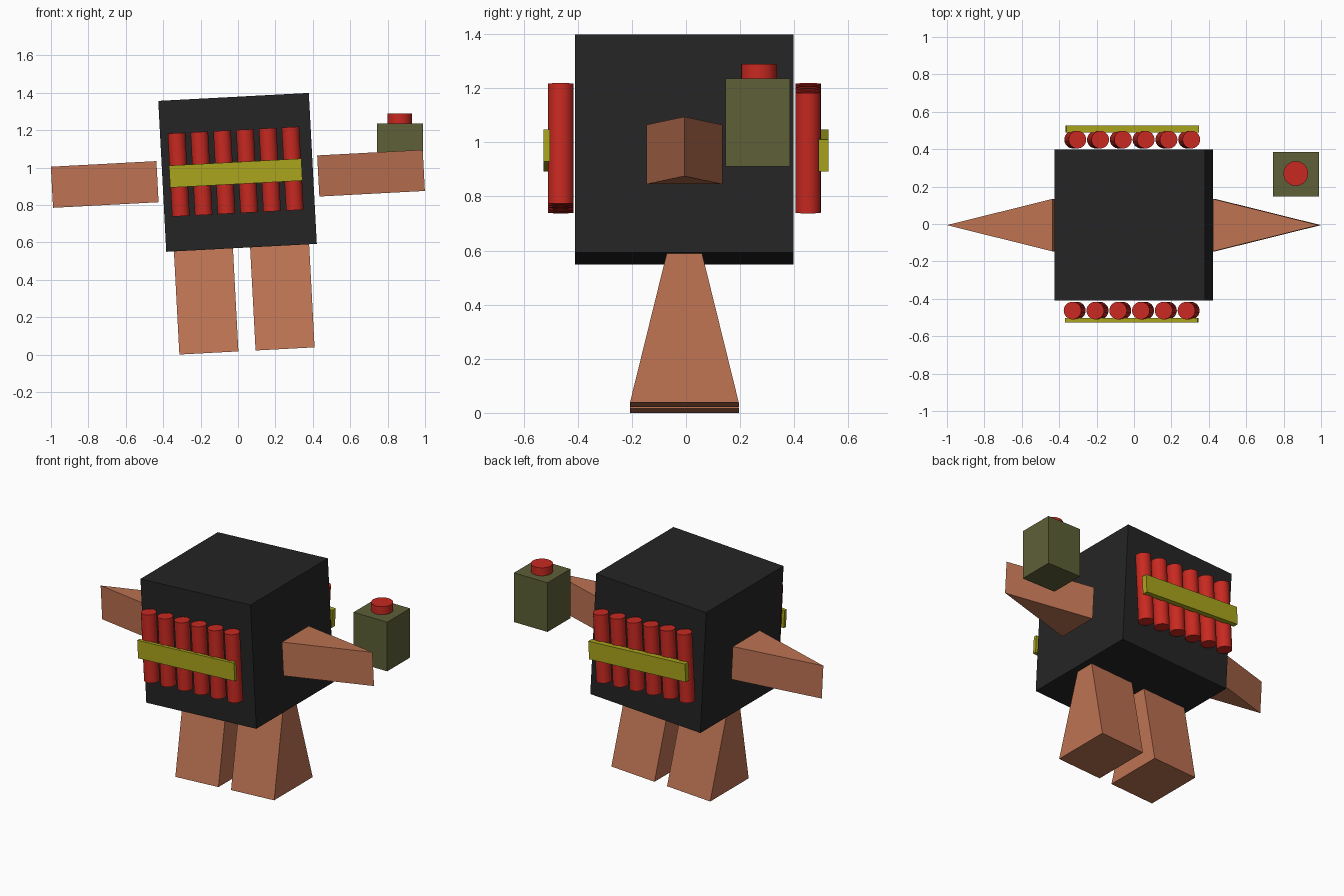
import bpy, bmesh, math
from mathutils import Matrix, Vector

if "Cube" in bpy.data.objects:
    bpy.data.objects.remove(bpy.data.objects["Cube"])


def material(name, rgb):
    m = bpy.data.materials.new(name)
    m.diffuse_color = (*rgb, 1)
    m.use_nodes = True
    m.node_tree.nodes["Principled BSDF"].inputs["Base Color"].default_value = m.diffuse_color
    return m


BLACK = material("black", (0.018, 0.018, 0.018))
SKIN = material("skin", (0.51, 0.17, 0.085))
RED = material("red", (0.58, 0.022, 0.015))
YELLOW = material("yellow", (0.40, 0.376, 0.012))
OLIVE = material("olive", (0.11, 0.115, 0.038))

TILT = Matrix.Rotation(math.radians(-3.03), 4, 'Y')
BODY = Matrix.Translation((-0.0025, -0.006, 0.974)) @ TILT
WORLD = Matrix.Identity(4)


def prism(name, pts, sweep, frame, mat):
    """Extrude a flat outline along a vector."""
    bm = bmesh.new()
    face = bm.faces.new([bm.verts.new(p) for p in pts])
    ext = bmesh.ops.extrude_face_region(bm, geom=[face], use_keep_orig=True)
    moved = [g for g in ext["geom"] if isinstance(g, bmesh.types.BMVert)]
    bmesh.ops.translate(bm, verts=moved, vec=Vector(sweep))
    bmesh.ops.recalc_face_normals(bm, faces=bm.faces)
    me = bpy.data.meshes.new(name)
    bm.to_mesh(me)
    bm.free()
    ob = bpy.data.objects.new(name, me)
    bpy.context.collection.objects.link(ob)
    ob.matrix_world = frame
    me.materials.append(mat)
    return ob


def box(name, lo, hi, frame, mat):
    (x0, y0, z0), (x1, y1, z1) = lo, hi
    pts = [(x0, y0, z0), (x1, y0, z0), (x1, y1, z0), (x0, y1, z0)]
    return prism(name, pts, (0, 0, z1 - z0), frame, mat)


def cylinder(name, r, depth, loc, frame, mat):
    bpy.ops.mesh.primitive_cylinder_add(vertices=32, radius=r, depth=depth)
    ob = bpy.context.object
    ob.name = name
    ob.data.materials.append(mat)
    bpy.ops.object.shade_smooth_by_angle()
    ob.matrix_world = frame @ Matrix.Translation(loc)


# Cube body, slightly tilted
box("body", (-0.403, -0.404, -0.404), (0.403, 0.404, 0.404), BODY, BLACK)

# Wedge arms and legs
for side, s, v in (("left", -1, -0.027), ("right", 1, -0.042)):
    z = v - 0.11
    prism(side + "_arm", [(s * 0.43, -0.14, z), (s * 0.43, 0.14, z), (s * 0.995, 0, z)],
          (0, 0, 0.22), BODY, SKIN)
    x = s * 0.204 - 0.158
    prism(side + "_leg", [(x, -0.201, -0.956), (x, 0.201, -0.956), (x, 0, -0.139)],
          (0.316, 0, 0), BODY, SKIN)

# Rows of red tubes with a yellow strap, front and back
FRONT = Matrix.Translation((-0.0125, -0.006, 0.978)) @ TILT
BACK = Matrix.Translation((-0.0095, -0.006, 0.978)) @ Matrix.Rotation(math.pi, 4, 'Z') @ TILT
for side, frame, y_out, y_in in (("front", FRONT, -0.520, -0.497),
                                 ("back", BACK, -0.532, -0.495)):
    for i in range(6):
        cylinder(f"{side}_tube_{i + 1}", 0.047, 0.445,
                 ((i - 2.5) * 0.122, -0.457, 0), frame, RED)
    box(side + "_strap", (-0.354, y_out, -0.067), (0.354, y_in, 0.051), frame, YELLOW)

# Canister with a red button, beside the right arm
box("canister", (0.743, 0.146, 0.911), (0.989, 0.385, 1.236), WORLD, OLIVE)
cylinder("canister_button", 0.066, 0.075, (0.865, 0.270, 1.2515), WORLD, RED)
